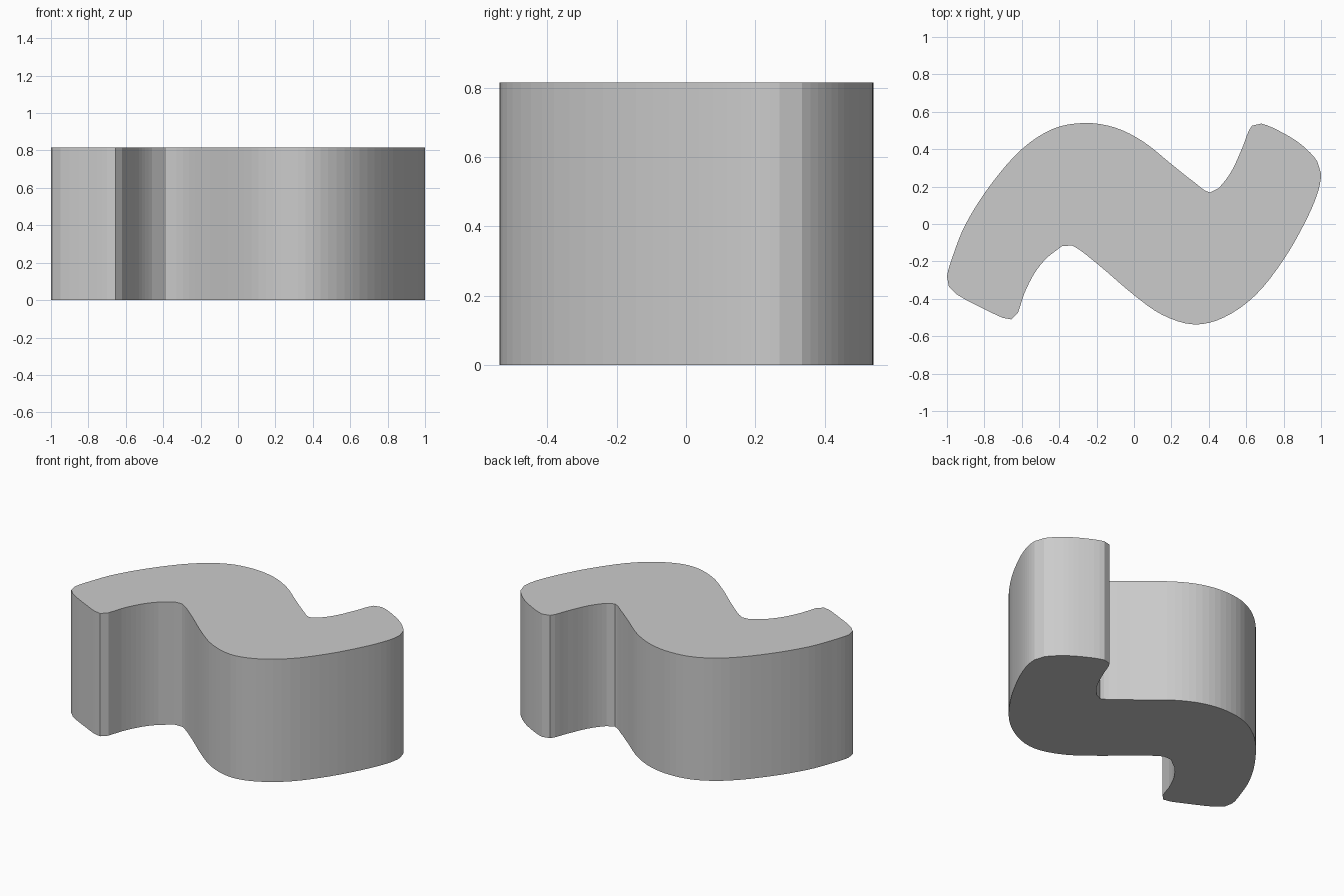
import bpy, bmesh
from mathutils import Vector

if "Cube" in bpy.data.objects:
    bpy.data.objects.remove(bpy.data.objects["Cube"])

HEIGHT = 0.815

# Outline of the S-shaped block, counter-clockwise from the left tip
KEYS = [Vector(p) for p in [
    (-1, -0.28), (-0.99, -0.335), (-0.95, -0.375), (-0.9, -0.405), (-0.8, -0.455),
    (-0.7, -0.502), (-0.655, -0.51), (-0.62, -0.475), (-0.59, -0.38), (-0.53, -0.26),
    (-0.46, -0.175), (-0.385, -0.118), (-0.33, -0.115), (-0.2, -0.21), (0, -0.38),
    (0.15, -0.485), (0.32, -0.537), (0.48, -0.5), (0.65, -0.38), (0.8, -0.19),
    (0.91, 0), (0.98, 0.16), (1, 0.27), (0.98, 0.335), (0.9, 0.42), (0.8, 0.485),
    (0.68, 0.537), (0.63, 0.525), (0.58, 0.41), (0.52, 0.28), (0.45, 0.19),
    (0.405, 0.168), (0.32, 0.225), (0.2, 0.32), (0.05, 0.44), (-0.1, 0.515),
    (-0.26, 0.54), (-0.43, 0.51), (-0.6, 0.4), (-0.77, 0.205), (-0.9, 0), (-0.965, -0.16)]]


def smooth_outline(keys, min_length=0.1, steps=4):
    """Round off the long spans with a cubic; short corner spans stay straight."""
    n, out = len(keys), []
    tangents = [(keys[(i + 1) % n] - keys[i - 1]).normalized() for i in range(n)]
    for i, a in enumerate(keys):
        b = keys[(i + 1) % n]
        length = (b - a).length
        ta, tb = tangents[i] * length, tangents[(i + 1) % n] * length
        for k in range(steps if length > min_length else 1):
            t = k / steps
            out.append(a * (2*t**3 - 3*t**2 + 1) + ta * (t**3 - 2*t**2 + t)
                       + b * (3*t**2 - 2*t**3) + tb * (t**3 - t**2))
    return out


# Extruded block
bm = bmesh.new()
base = bm.faces.new([bm.verts.new((p.x, p.y, 0)) for p in smooth_outline(KEYS)])
ext = bmesh.ops.extrude_face_region(bm, geom=[base], use_keep_orig=True)
top = [g for g in ext["geom"] if isinstance(g, bmesh.types.BMVert)]
bmesh.ops.translate(bm, verts=top, vec=(0, 0, HEIGHT))
bmesh.ops.recalc_face_normals(bm, faces=bm.faces)
mesh = bpy.data.meshes.new("wave_block")
bm.to_mesh(mesh)
bm.free()
block = bpy.data.objects.new("wave_block", mesh)
bpy.context.collection.objects.link(block)
